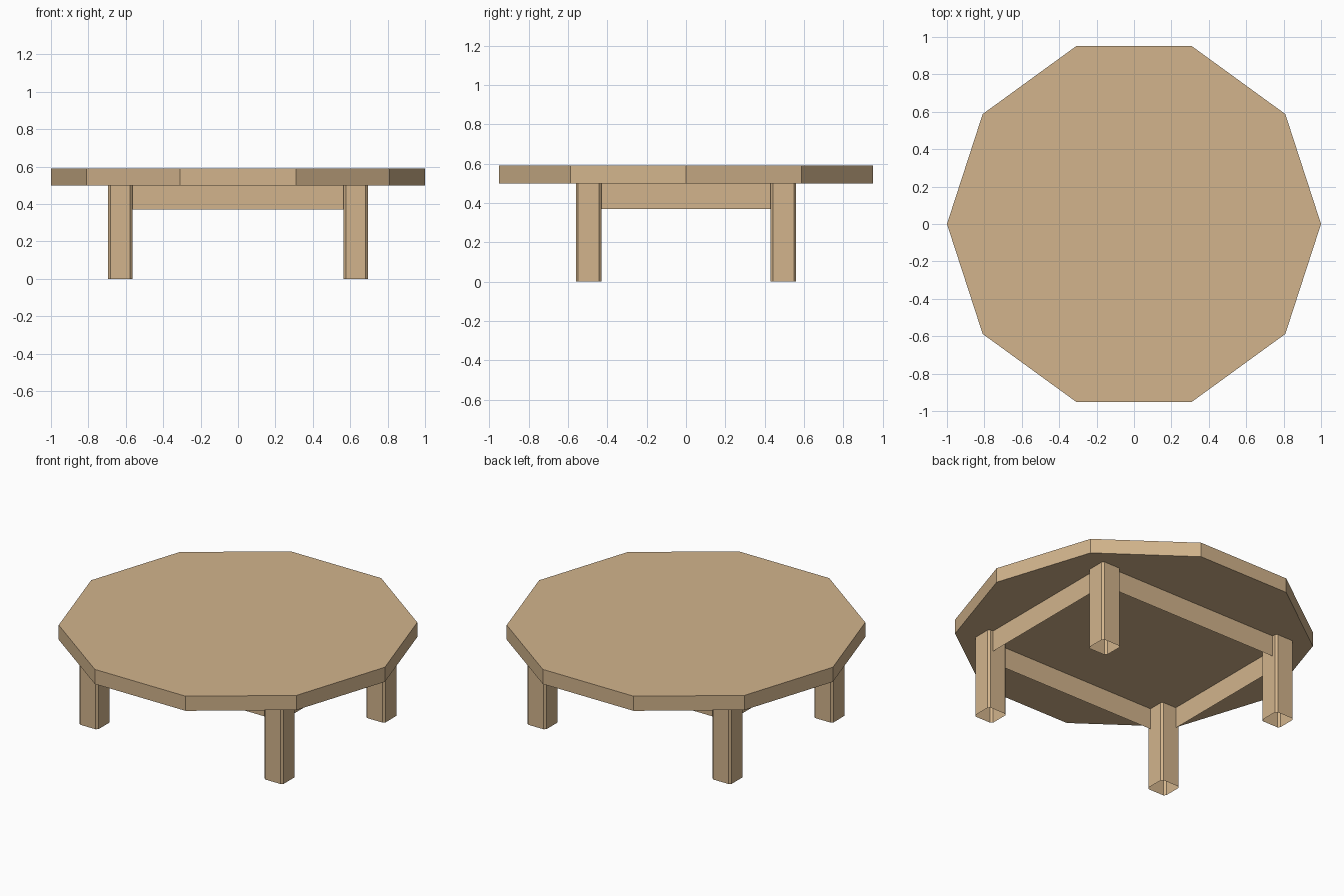
import bpy, bmesh, math

cube = bpy.data.objects.get("Cube")
if cube:
    bpy.data.objects.remove(cube, do_unlink=True)

TOP_Z, UNDER_Z, APRON_Z = 0.59, 0.5, 0.37
LEG_X, LEG_Y, LEG_HALF, CHAMFER = 0.63, 0.495, 0.065, 0.012
APRON_INSET = 0.03

wood = bpy.data.materials.new("tan wood")
wood.use_nodes = True
wood.diffuse_color = (0.645, 0.456, 0.262, 1)
shader = wood.node_tree.nodes["Principled BSDF"]
shader.inputs["Base Color"].default_value = wood.diffuse_color
shader.inputs["Roughness"].default_value = 0.8


def extrude_outline(name, outline, z0, z1, closed=True, capped=False):
    """Raise an anticlockwise outline into walls, with optional end caps."""
    bm = bmesh.new()
    low = [bm.verts.new((x, y, z0)) for x, y in outline]
    high = [bm.verts.new((x, y, z1)) for x, y in outline]
    n = len(outline)
    for i in range(n if closed else n - 1):
        j = (i + 1) % n
        bm.faces.new((low[i], low[j], high[j], high[i]))
    if capped:
        bm.faces.new(high)
        bm.faces.new(low[::-1])
    mesh = bpy.data.meshes.new(name)
    bm.to_mesh(mesh)
    bm.free()
    mesh.materials.append(wood)
    obj = bpy.data.objects.new(name, mesh)
    bpy.context.collection.objects.link(obj)
    return obj


# Ten-sided tabletop
decagon = [(math.cos(math.tau * i / 10), math.sin(math.tau * i / 10)) for i in range(10)]
extrude_outline("tabletop", decagon, UNDER_Z, TOP_Z, capped=True)

# Hollow square legs with chamfered corners
h, c = LEG_HALF, LEG_HALF - CHAMFER
section = [(h, -c), (h, c), (c, h), (-c, h), (-h, c), (-h, -c), (-c, -h), (c, -h)]
for side, sx in (("left", 1), ("right", -1)):
    for end, sy in (("front", -1), ("back", 1)):
        leg = extrude_outline(f"{end}_{side}_leg", section, 0, UNDER_Z)
        leg.location = (sx * LEG_X, sy * LEG_Y, 0)

# Thin apron panels between the legs, set in from their outer faces
ax, ay = LEG_X + h - APRON_INSET, LEG_Y + h - APRON_INSET
ex, ey = LEG_X - h, LEG_Y - h
panels = {
    "front_apron": [(-ex, -ay), (ex, -ay)],
    "back_apron": [(ex, ay), (-ex, ay)],
    "left_apron": [(ax, -ey), (ax, ey)],
    "right_apron": [(-ax, ey), (-ax, -ey)],
}
for name, line in panels.items():
    extrude_outline(name, line, APRON_Z, UNDER_Z, closed=False)
